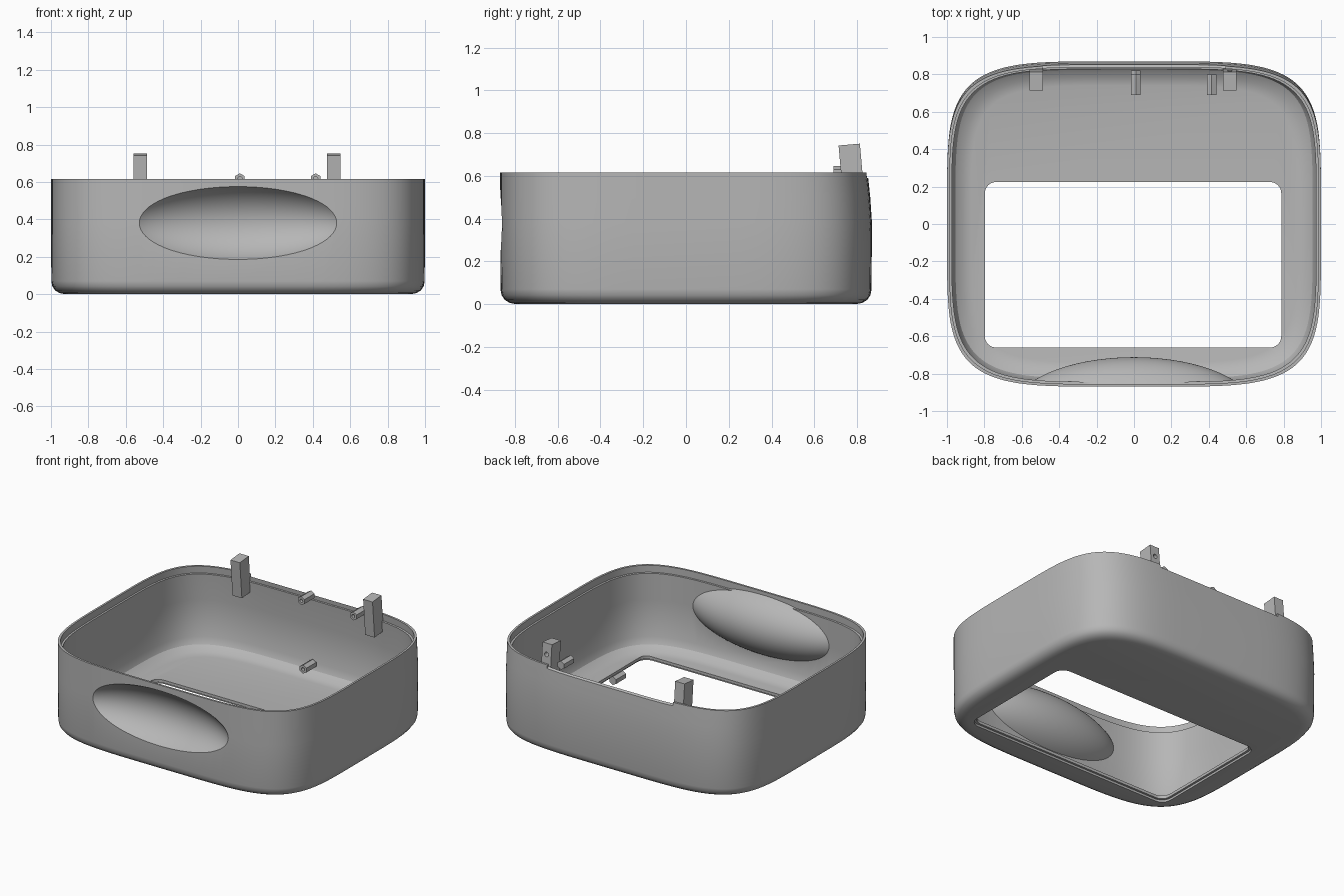
import bpy, bmesh, math
from mathutils import Matrix, Vector

cube = bpy.data.objects.get("Cube")
if cube:
    bpy.data.objects.remove(cube, do_unlink=True)

GREY = (0.47, 0.47, 0.47, 1)
grey = bpy.data.materials.new("plain grey")
grey.use_nodes = True
grey.diffuse_color = GREY
grey.node_tree.nodes["Principled BSDF"].inputs["Base Color"].default_value = GREY


def make(name, bm):
    bmesh.ops.recalc_face_normals(bm, faces=bm.faces)
    mesh = bpy.data.meshes.new(name)
    bm.to_mesh(mesh)
    bm.free()
    mesh.materials.append(grey)
    obj = bpy.data.objects.new(name, mesh)
    bpy.context.collection.objects.link(obj)
    return obj


def box(name, size, loc, tilt=0, corner=0):
    """Box tilted about x, with optional rounded upright edges."""
    bm = bmesh.new()
    bmesh.ops.create_cube(bm, size=1)
    bmesh.ops.scale(bm, vec=size, verts=bm.verts)
    if corner:
        upright = [e for e in bm.edges
                   if abs(e.verts[0].co.z - e.verts[1].co.z) > size[2] / 2]
        bmesh.ops.bevel(bm, geom=upright, offset=corner, segments=6,
                        profile=0.5, affect='EDGES')
    bm.transform(Matrix.Translation(loc) @ Matrix.Rotation(tilt, 4, 'X'))
    return make(name, bm)


def tub(name, profile, segments=120, power=4.8):
    """Closed stack of squared ovals; profile holds (z, inset, extra back inset)."""
    bm = bmesh.new()
    rings = []
    for z, inset, back in profile:
        ring = []
        for i in range(segments):
            t = math.tau * i / segments
            c, s = math.cos(t), math.sin(t)
            depth = 0.87 - inset - (back if s > 0 else 0)
            x = (1 - inset) * math.copysign(abs(c) ** (2 / power), c)
            y = depth * math.copysign(abs(s) ** (2 / power), s)
            ring.append(bm.verts.new((x, y, z)))
        rings.append(ring)
    for a, b in zip(rings, rings[1:]):
        for i in range(segments):
            j = (i + 1) % segments
            bm.faces.new((a[i], a[j], b[j], b[i]))
    bm.faces.new(rings[0])
    bm.faces.new(rings[-1])
    return make(name, bm)


def ellipsoid(name, radii, loc):
    bm = bmesh.new()
    bmesh.ops.create_uvsphere(bm, u_segments=64, v_segments=40, radius=1)
    bm.transform(Matrix.Translation(loc) @ Matrix.Diagonal((*radii, 1)))
    return make(name, bm)


def cylinder(name, radius, length, loc, sides):
    """Prism lying along y, with a corner at the top."""
    bm = bmesh.new()
    bmesh.ops.create_cone(bm, cap_ends=True, segments=sides, radius1=radius,
                          radius2=radius, depth=length)
    bm.transform(Matrix.Translation(loc) @ Matrix.Rotation(math.pi / 2, 4, 'X')
                 @ Matrix.Rotation(math.pi / 2, 4, 'Z'))
    # The cone starts on an x or y corner, so settle on the taller pose
    top = max(v.co.z for v in bm.verts) - loc[2]
    if top < radius * 0.99:
        bmesh.ops.rotate(bm, verts=bm.verts, cent=loc,
                         matrix=Matrix.Rotation(math.pi / sides, 3, 'Y'))
    return make(name, bm)


def cut(target, cutter):
    cutter.hide_render = True
    mod = target.modifiers.new("cut", 'BOOLEAN')
    mod.operation = 'DIFFERENCE'
    mod.solver = 'EXACT'
    mod.object = cutter
    bpy.context.view_layer.objects.active = target
    bpy.ops.object.modifier_apply(modifier=mod.name)
    bpy.data.objects.remove(cutter, do_unlink=True)


def smooth(obj, angle=30):
    bpy.ops.object.select_all(action='DESELECT')
    obj.select_set(True)
    bpy.context.view_layer.objects.active = obj
    bpy.ops.object.shade_smooth_by_angle(angle=math.radians(angle))


# Outer body and the hollow inside it, which steps out near the rim
shell = tub("shell", [(0, 0.075, 0), (0.006, 0.045, 0), (0.02, 0.022, 0),
                      (0.042, 0.007, 0), (0.07, 0.002, 0), (0.38, 0, 0),
                      (0.5, 0, 0.008), (0.615, 0, 0.02)])
hollow = tub("hollow", [(0.035, 0.13, 0), (0.045, 0.085, 0), (0.075, 0.045, 0),
                        (0.12, 0.026, 0), (0.38, 0.026, 0), (0.565, 0.026, 0.015),
                        (0.566, 0.014, 0.015), (0.7, 0.014, 0.028)])

# Scooped front grip, showing as a bulge on the inside
DENT = Vector((0, -1, 0.38))
cut(hollow, ellipsoid("grip_bulge", (0.65, 0.288, 0.243), DENT))
cut(shell, hollow)
cut(shell, ellipsoid("grip_scoop", (0.62, 0.265, 0.224), DENT))

# Floor window with a shallow recess underneath
cut(shell, box("window_cut", (1.585, 0.885, 0.4), (-0.005, -0.218, 0), corner=0.06))
cut(shell, box("recess_cut", (1.615, 0.915, 0.2), (-0.005, -0.218, -0.085), corner=0.07))

# Sloped notch in the back rim
cut(shell, box("notch_cut", (0.98, 0.2, 0.1), (0, 0.872, 0.635), math.radians(-30)))
smooth(shell)

# Leaning hinge posts with blind holes in the back
LEAN = math.radians(5)
for side, x in (("right", -0.522), ("left", 0.512)):
    post = box(side + "_hinge_post", (0.073, 0.1, 0.26), (x, 0.775, 0.617), LEAN)
    cut(post, cylinder("post_hole", 0.016, 0.08, (x, 0.82, 0.675), 16))

# Hollow six-sided pins near the back wall
for name, x, y, z in (("upper_middle_pin", 0.01, 0.745, 0.616),
                      ("upper_left_pin", 0.415, 0.745, 0.616),
                      ("lower_pin", 0.01, 0.765, 0.125)):
    pin = cylinder(name, 0.03, 0.11, (x, y, z), 6)
    cut(pin, cylinder("pin_hole", 0.012, 0.05, (x, y - 0.045, z), 12))
